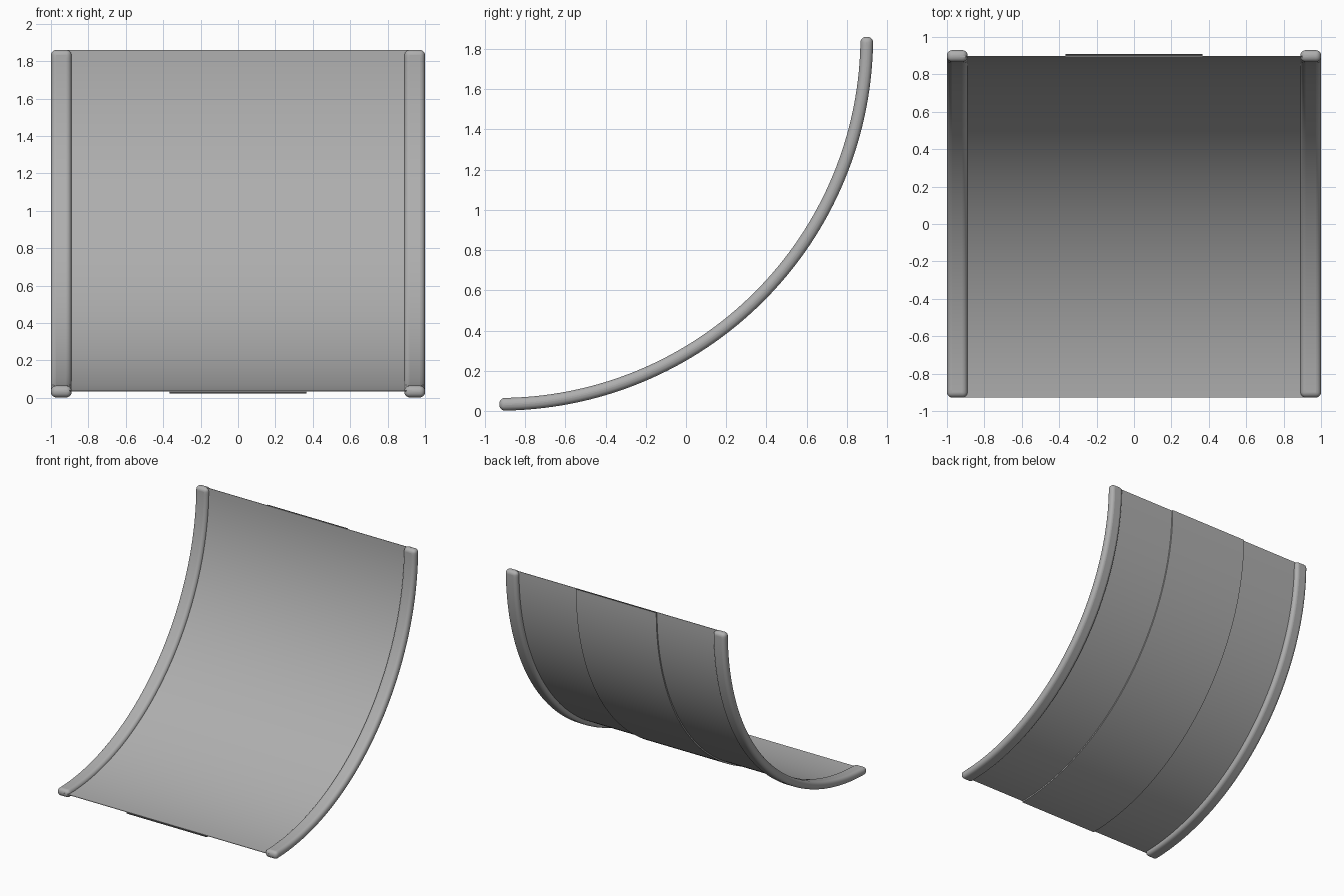
import bpy, bmesh, math

if "Cube" in bpy.data.objects:
    bpy.data.objects.remove(bpy.data.objects["Cube"])

CY, CZ = -0.928, 1.86   # centre of the quarter-circle arc
SEGS = 64


def make_material(name, v):
    mat = bpy.data.materials.new(name)
    mat.diffuse_color = (v, v, v, 1)
    mat.use_nodes = True
    mat.node_tree.nodes["Principled BSDF"].inputs["Base Color"].default_value = mat.diffuse_color
    return mat


GREY = make_material("mid_grey", 0.425)
DARK = make_material("dark_grey", 0.06)


def arc_slab(name, x0, x1, r_in, r_out, bevel=0.0, end_mat=GREY):
    """Rectangular section swept through the quarter circle."""
    bm = bmesh.new()
    rings = []
    for i in range(SEGS + 1):
        a = math.pi / 2 * i / SEGS
        s, c = math.sin(a), math.cos(a)
        rings.append([bm.verts.new((x, CY + r * s, CZ - r * c))
                      for x, r in ((x0, r_in), (x1, r_in), (x1, r_out), (x0, r_out))])
    for p, q in zip(rings, rings[1:]):
        for k in range(4):
            n = (k + 1) % 4
            bm.faces.new((p[k], p[n], q[n], q[k]))
    for ring in (rings[0], rings[-1]):
        bm.faces.new(ring).material_index = 1
    bmesh.ops.recalc_face_normals(bm, faces=bm.faces)
    mesh = bpy.data.meshes.new(name)
    bm.to_mesh(mesh)
    bm.free()
    mesh.materials.append(GREY)
    mesh.materials.append(end_mat)
    obj = bpy.data.objects.new(name, mesh)
    bpy.context.collection.objects.link(obj)
    if bevel:
        mod = obj.modifiers.new("rounding", 'BEVEL')
        mod.width = bevel
        mod.segments = 5
        mod.limit_method = 'ANGLE'
        mod.angle_limit = math.radians(40)
    bpy.ops.object.select_all(action='DESELECT')
    obj.select_set(True)
    bpy.context.view_layer.objects.active = obj
    bpy.ops.object.shade_smooth_by_angle(angle=math.radians(35))
    return obj


# Curved sheet between the rails
arc_slab("curved_panel", -0.93, 0.93, 1.821, 1.825)

# Raised strip along the middle of the outer side, with dark ends
arc_slab("back_strip", -0.365, 0.365, 1.823, 1.836, end_mat=DARK)

# Rounded rails on both edges
for side, x0, x1 in (("left", -1.0, -0.89), ("right", 0.89, 1.0)):
    arc_slab(side + "_rail", x0, x1, 1.795, 1.858, bevel=0.028)
